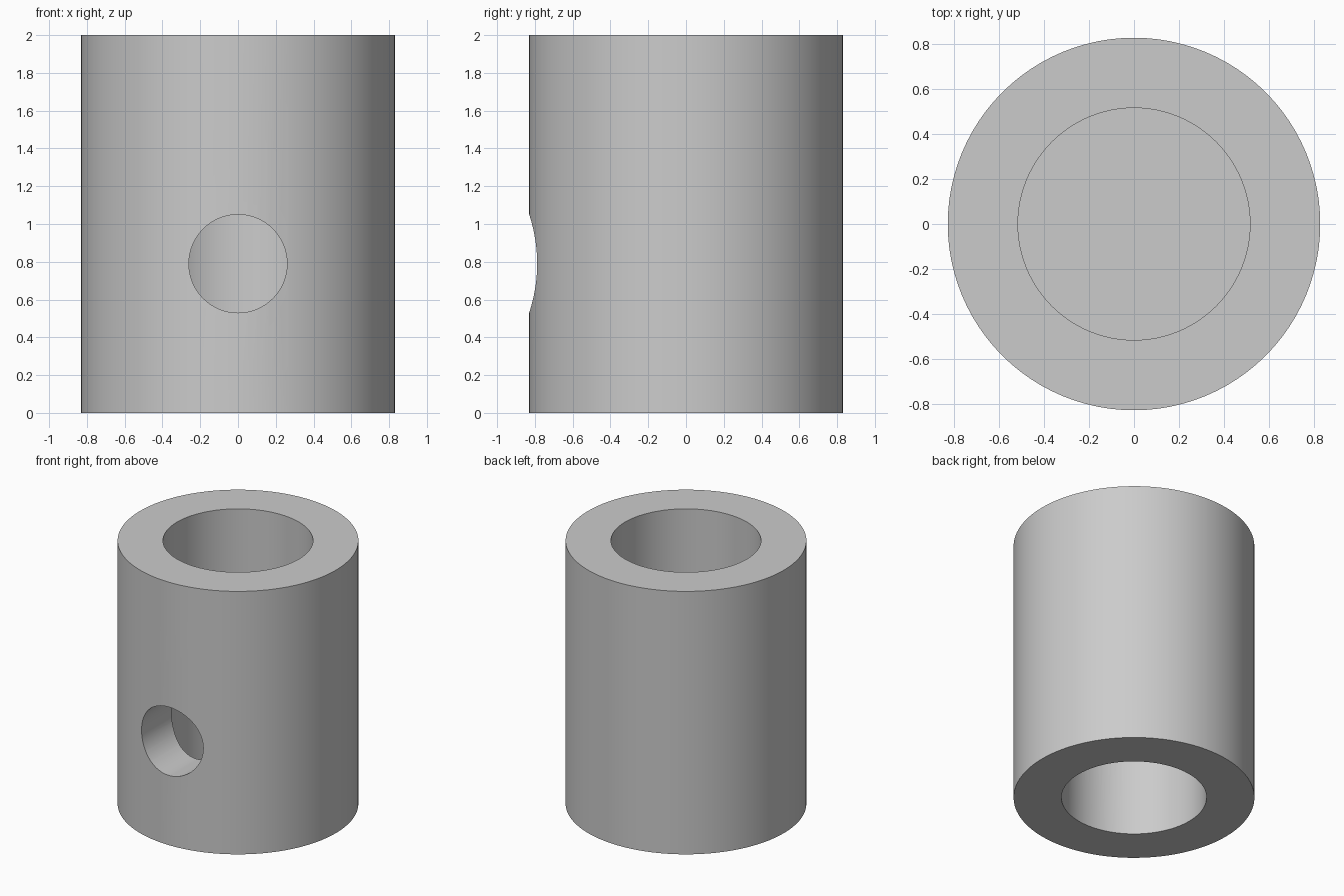
import bpy, bmesh, math

cube = bpy.data.objects.get("Cube")
if cube:
    bpy.data.objects.remove(cube, do_unlink=True)

HEIGHT, OUTER_R = 2.0, 0.83
WEB_LOW, WEB_HIGH = 1.2, 1.4      # solid wall between the two bores
HOLE_R, HOLE_Z = 0.26, 0.79
SIDES = 96

grey = bpy.data.materials.new("plain grey")
grey.use_nodes = True
colour = (0.6, 0.6, 0.6, 1)
grey.diffuse_color = colour
grey.node_tree.nodes["Principled BSDF"].inputs["Base Color"].default_value = colour

# Sleeve: half section revolved about z, with a blind bore at each end
profile = [(0, WEB_LOW), (0.5, WEB_LOW), (0.5, 0), (OUTER_R, 0),
           (OUTER_R, HEIGHT), (0.517, HEIGHT), (0.517, WEB_HIGH), (0, WEB_HIGH)]
bm = bmesh.new()
verts = [bm.verts.new((r, 0, z)) for r, z in profile]
edges = [bm.edges.new(pair) for pair in zip(verts, verts[1:])]
bmesh.ops.spin(bm, geom=verts + edges, cent=(0, 0, 0), axis=(0, 0, 1),
               angle=math.tau, steps=SIDES)
bmesh.ops.remove_doubles(bm, verts=bm.verts, dist=1e-4)
bmesh.ops.recalc_face_normals(bm, faces=bm.faces)
mesh = bpy.data.meshes.new("sleeve")
bm.to_mesh(mesh)
bm.free()
sleeve = bpy.data.objects.new("sleeve", mesh)
bpy.context.collection.objects.link(sleeve)
mesh.materials.append(grey)

# Cross hole: from outside the front wall into the lower bore
bpy.ops.mesh.primitive_cylinder_add(vertices=64, radius=HOLE_R, depth=1,
                                    location=(0, -0.6, HOLE_Z),
                                    rotation=(math.pi / 2, 0, 0))
cutter = bpy.context.object
cutter.name = "hole_cutter"
cutter.data.materials.append(grey)
cut = sleeve.modifiers.new("cross hole", 'BOOLEAN')
cut.operation, cut.solver, cut.object = 'DIFFERENCE', 'EXACT', cutter

# Apply the cut, drop the cutter, keep rims crisp
bpy.ops.object.select_all(action='DESELECT')
sleeve.select_set(True)
bpy.context.view_layer.objects.active = sleeve
bpy.ops.object.modifier_apply(modifier=cut.name)
bpy.data.objects.remove(cutter, do_unlink=True)
bpy.ops.object.shade_smooth_by_angle(angle=math.radians(30))
